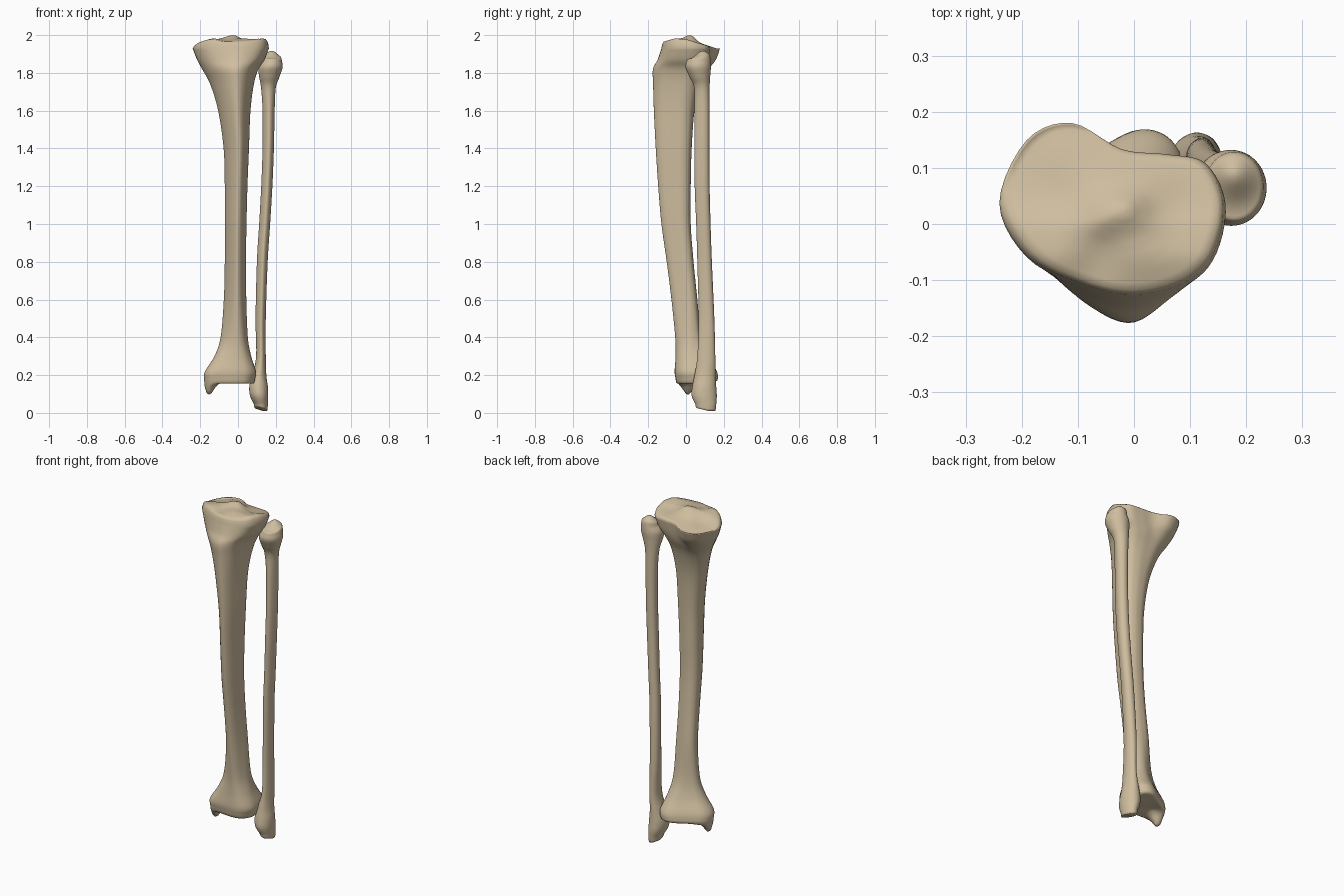
import bpy
import bmesh
from math import sin, cos, pi, exp
from mathutils import Vector

cube = bpy.data.objects.get("Cube")
if cube:
    bpy.data.objects.remove(cube)

bone = bpy.data.materials.new("bone tan")
bone.use_nodes = True
colour = (0.62, 0.51, 0.345, 1)
bone.diffuse_color = colour
shader = next(n for n in bone.node_tree.nodes if n.type == "BSDF_PRINCIPLED")
shader.inputs["Base Color"].default_value = colour
shader.inputs["Roughness"].default_value = 0.7

# Cross-sections in a unit box: start at the inner side, run round the front
SHAFT = [(0, .7), (.1, .42), (.32, .15), (.6, 0), (.8, .13), (.92, .4),
         (1, .7), (.9, .9), (.7, .98), (.5, 1), (.28, .98), (.08, .88)]
KNEE = [(0, .54), (.12, .23), (.35, .07), (.6, 0), (.84, .08), (.96, .25),
        (1, .54), (.91, .77), (.74, .82), (.54, .85), (.32, 1), (.12, .9)]
ANKLE = [(0, .31), (.1, .08), (.36, .02), (.64, 0), (.84, .05), (.97, .22),
         (1, .44), (.96, .8), (.84, .98), (.65, 1), (.36, .8), (.08, .58)]
ROUND = [(.5 - .5 * cos(i * pi / 6), .5 - .5 * sin(i * pi / 6)) for i in range(12)]


def spline(a, b, c, d, t):
    """Smooth curve value between b and c."""
    return b + t / 2 * (c - a + t * (2 * a - 5 * b + 4 * c - d + t * (3 * (b - c) + d - a)))


def dense_rows(rows, steps=5):
    """Fill in smooth in-between rows along the length."""
    out = []
    last = len(rows) - 1
    for i in range(last):
        four = (rows[max(i - 1, 0)], rows[i], rows[i + 1], rows[min(i + 2, last)])
        for s in range(steps):
            out.append([spline(*vals, s / steps) for vals in zip(*four)])
    return out + [list(rows[last])]


def section(row, low_shape, high_shape, steps=5):
    """Closed smooth ring fitted to the box given by one row."""
    z, left, right, front, back, w = row
    end = high_shape if z > 1 else low_shape
    pts = []
    for (u, v), (p, q) in zip(SHAFT, end):
        pts.append(Vector((left + (right - left) * (u + (p - u) * w),
                           front + (back - front) * (v + (q - v) * w), z)))
    n = len(pts)
    return [spline(pts[i - 1], pts[i], pts[(i + 1) % n], pts[(i + 2) % n], s / steps)
            for i in range(n) for s in range(steps)]


def bump(x, y, cx, cy, radius):
    return exp(-((x - cx) ** 2 + (y - cy) ** 2) / radius ** 2)


def cap_rings(ring, height):
    """Shrinking rings laid on a shaped end surface."""
    centre = sum(ring, Vector()) / len(ring)
    rings = []
    for f in (.975, .92, .84, .74, .62, .5, .38, .26, .14, .05):
        loop = []
        for p in ring:
            q = centre.lerp(p, f)
            q.z = height(q.x, q.y)
            if f > .97:
                q.z = (q.z * 2 + p.z) / 3
            loop.append(q)
        rings.append(loop)
    return rings


def build_bone(name, rows, low_shape, high_shape, low_cap, high_cap):
    rings = [section(r, low_shape, high_shape) for r in dense_rows(rows)]
    rings = cap_rings(rings[0], low_cap)[::-1] + rings + cap_rings(rings[-1], high_cap)
    bm = bmesh.new()
    loops = [[bm.verts.new(p) for p in ring] for ring in rings]
    for a, b in zip(loops, loops[1:]):
        for i in range(len(a)):
            j = (i + 1) % len(a)
            bm.faces.new((a[i], a[j], b[j], b[i]))
    bm.faces.new(loops[0])
    bm.faces.new(loops[-1])
    bmesh.ops.recalc_face_normals(bm, faces=bm.faces)
    mesh = bpy.data.meshes.new(name)
    bm.to_mesh(mesh)
    bm.free()
    mesh.shade_smooth()
    mesh.materials.append(bone)
    obj = bpy.data.objects.new(name, mesh)
    bpy.context.collection.objects.link(obj)
    return obj


# Rows: height, left, right, front, back, blend towards the end shape
shin_rows = [
    (.18, -.18, .09, -.055, .165, 1),
    (.22, -.175, .095, -.06, .16, 1),
    (.3, -.125, .07, -.055, .115, .8),
    (.4, -.092, .052, -.057, .08, .4),
    (.6, -.075, .044, -.077, .06, 0),
    (.8, -.07, .042, -.102, .04, 0),
    (1, -.07, .045, -.13, .025, 0),
    (1.2, -.07, .05, -.147, .025, 0),
    (1.4, -.076, .058, -.16, .03, 0),
    (1.6, -.105, .066, -.17, .045, 0),
    (1.74, -.147, .084, -.174, .08, .1),
    (1.82, -.19, .108, -.175, .125, .3),
    (1.87, -.217, .14, -.15, .16, .75),
    (1.93, -.24, .163, -.13, .18, 1),
]

calf_rows = [
    (.045, .085, .158, .05, .16, 1),
    (.09, .064, .16, .03, .163, 1),
    (.14, .06, .158, .033, .16, 1),
    (.2, .075, .15, .045, .157, .9),
    (.3, .096, .147, .06, .155, .7),
    (.5, .093, .147, .067, .15, .4),
    (.8, .1, .157, .06, .137, .4),
    (1, .112, .17, .054, .13, .4),
    (1.2, .123, .182, .046, .125, .4),
    (1.4, .13, .19, .044, .124, .4),
    (1.6, .13, .194, .045, .125, .5),
    (1.72, .122, .2, .043, .125, .8),
    (1.78, .112, .22, .018, .128, 1),
    (1.83, .108, .236, -.003, .132, 1),
    (1.865, .125, .232, .004, .13, 1),
]


# Knee surface: two shallow dishes either side of a raised middle
def plateau(x, y):
    return (1.983 - .33 * max(y, 0) - .3 * max(-y - .06, 0) - .3 * max(-x - .14, 0)
            + .016 * bump(x, y, -.05, .02, .035) + .02 * bump(x, y, -.01, .03, .03)
            - .016 * bump(x, y, -.15, .05, .06) - .014 * bump(x, y, .08, .02, .06)
            - .012 * bump(x, y, -.06, -.06, .04))


# Ankle surface: shallow arch with the inner knob hanging down
def ankle_arch(x, y):
    return (.155 + .012 * bump(x, y, -.08, .05, .05) + .12 * max(y - .06, 0)
            - .06 * bump(x, y, -.152, .01, .033))


# Slanted tips of the thin bone
def calf_foot(x, y):
    return .01 + .35 * max(.13 - x, 0) + .25 * max(.12 - y, 0)


def calf_head(x, y):
    return 1.872 + .045 * bump(x, y, .178, .09, .045)


build_bone("shin_bone", shin_rows, ANKLE, KNEE, ankle_arch, plateau)
build_bone("calf_bone", calf_rows, ROUND, ROUND, calf_foot, calf_head)
